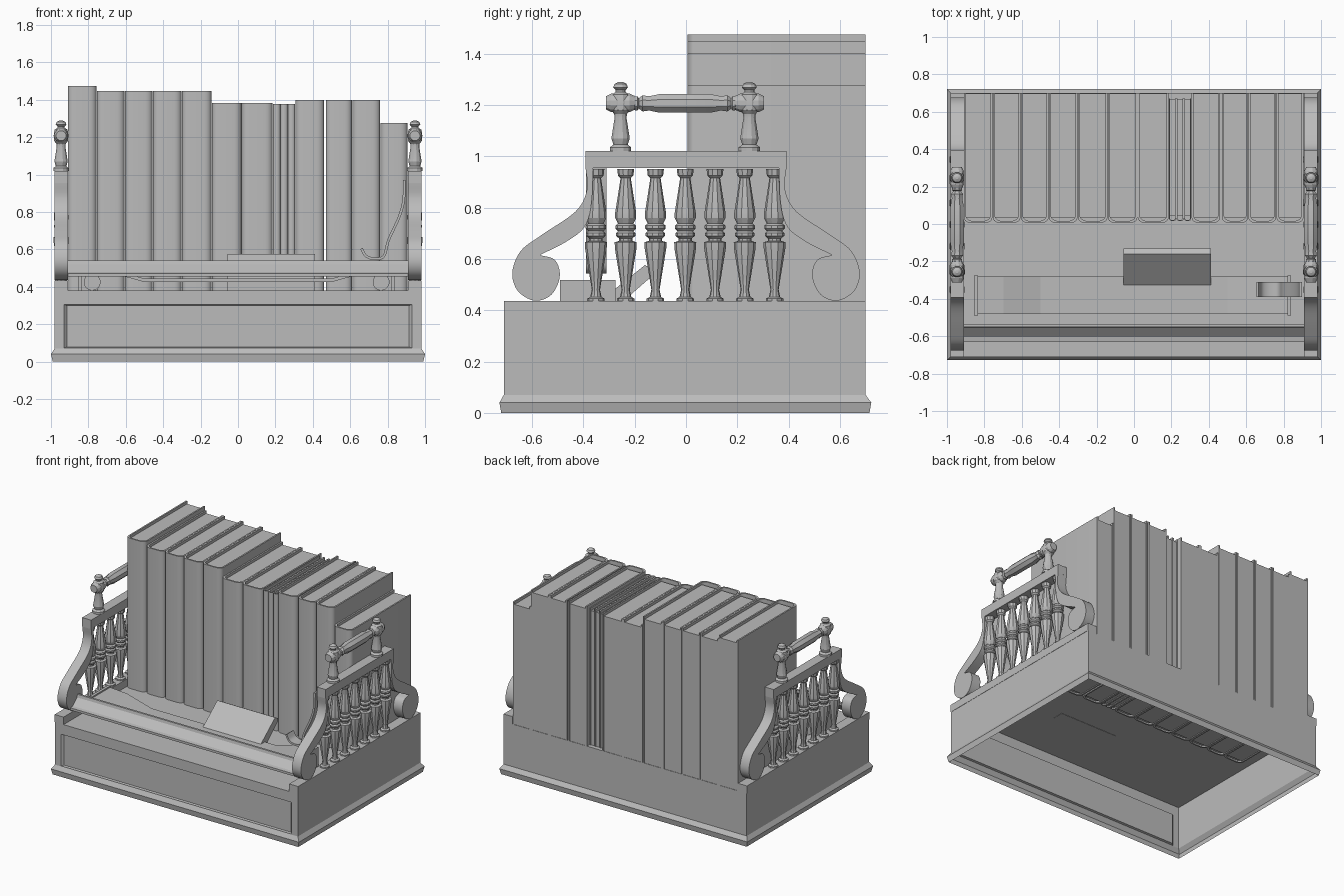
import bpy, bmesh, math
from mathutils import Vector, Matrix

if "Cube" in bpy.data.objects:
    bpy.data.objects.remove(bpy.data.objects["Cube"])

grey = bpy.data.materials.new("plain grey")
grey.use_nodes = True
grey.diffuse_color = (0.5, 0.5, 0.5, 1)
grey.node_tree.nodes["Principled BSDF"].inputs["Base Color"].default_value = (0.5, 0.5, 0.5, 1)


def finish(name, bm, smooth=None):
    bmesh.ops.recalc_face_normals(bm, faces=bm.faces)
    mesh = bpy.data.meshes.new(name)
    bm.to_mesh(mesh)
    bm.free()
    mesh.materials.append(grey)
    obj = bpy.data.objects.new(name, mesh)
    bpy.context.collection.objects.link(obj)
    if smooth:
        bpy.ops.object.select_all(action='DESELECT')
        obj.select_set(True)
        bpy.context.view_layer.objects.active = obj
        bpy.ops.object.shade_smooth_by_angle(angle=math.radians(smooth))
    return obj


def prism(name, outline, axis, lo, hi, smooth=None):
    """Extrude a 2D outline along an axis: x takes (y, z), y takes (x, z), z takes (x, y)."""
    i = "xyz".index(axis)
    bm = bmesh.new()

    def vert(p, d):
        c = list(p)
        c.insert(i, d)
        return bm.verts.new(c)
    a = [vert(p, lo) for p in outline]
    b = [vert(p, hi) for p in outline]
    bm.faces.new(a)
    bm.faces.new(b)
    n = len(a)
    for k in range(n):
        bm.faces.new((a[k], a[(k + 1) % n], b[(k + 1) % n], b[k]))
    return finish(name, bm, smooth)


def box(name, x0, x1, y0, y1, z0, z1):
    return prism(name, [(x0, y0), (x1, y0), (x1, y1), (x0, y1)], "z", z0, z1)


def turned(name, profile, place, sides=10):
    """Turned part from (radius, height) pairs, placed by a matrix."""
    bm = bmesh.new()
    rings = []
    for r, h in profile:
        rings.append([bm.verts.new(place @ Vector((r * math.cos(t), r * math.sin(t), h)))
                      for t in [2 * math.pi * (k + .5) / sides for k in range(sides)]])
    for a, b in zip(rings, rings[1:]):
        for k in range(sides):
            bm.faces.new((a[k], a[(k + 1) % sides], b[(k + 1) % sides], b[k]))
    bm.faces.new(rings[0])
    bm.faces.new(rings[-1])
    return finish(name, bm, 25)


def spline(points, steps=5):
    """Smooth curve through a few points."""
    p = [Vector(q) for q in points]
    p = [2 * p[0] - p[1]] + p + [2 * p[-1] - p[-2]]
    out = []
    for a, b, c, d in zip(p, p[1:], p[2:], p[3:]):
        for s in range(steps):
            t = s / steps
            out.append(.5 * (2 * b + (c - a) * t + (2 * a - 5 * b + 4 * c - d) * t * t
                             + (3 * b - a - 3 * c + d) * t ** 3))
    return out + [p[-2]]


def ribbon(path, thick):
    """Closed outline of a strip following a path."""
    left, right = [], []
    for k, p in enumerate(path):
        d = (path[min(k + 1, len(path) - 1)] - path[max(k - 1, 0)]).normalized()
        off = Vector((-d.y, d.x)) * thick / 2
        left.append(p + off)
        right.append(p - off)
    return left + right[::-1]


# Hollow base with moulded plinth, open underneath
bm = bmesh.new()
rings = []
for x, y0, y1, z in [(.99, -.72, .715, 0), (1, -.727, .722, .04), (.98, -.71, .70, .07), (.98, -.71, .70, .38)]:
    rings.append([bm.verts.new(c) for c in [(-x, y0, z), (x, y0, z), (x, y1, z), (-x, y1, z)]])
for a, b in zip(rings, rings[1:]):
    for k in range(4):
        face = bm.faces.new((a[k], a[(k + 1) % 4], b[(k + 1) % 4], b[k]))
        if k == 0:
            front = face
bm.faces.new(rings[-1])
bmesh.ops.inset_region(bm, faces=[front], thickness=.05)
for step in range(2):
    for v in front.verts:
        v.co.x = math.copysign(.93 - .015 * step, v.co.x)
        v.co.z = .305 - .005 * step if v.co.z > .2 else .074 + .004 * step
        v.co.y = -.71 + .015 * step
    if step == 0:
        bmesh.ops.inset_region(bm, faces=[front], thickness=.01)
finish("base", bm)

# Sloped front ledge with a lip along each edge
prism("front_ledge", [(-.63, .455), (-.63, .472), (-.605, .476), (-.555, .52), (-.55, .54),
                      (-.535, .54), (-.535, .52), (-.60, .455)], "x", -.912, .912)

# Scrolled side frames, balusters and handles
sweep = spline([(-.392, .96), (-.386, .87), (-.43, .785), (-.56, .695), (-.645, .63), (-.677, .545),
                (-.655, .475), (-.59, .437), (-.525, .46), (-.492, .53), (-.51, .595), (-.57, .615)])
sweep += spline([(-.57, .615), (-.47, .665), (-.395, .725), (-.368, .82), (-.362, .96)])[1:]
baluster = [(.034, .43), (.034, .445), (.022, .452), (.016, .48), (.024, .53), (.042, .64), (.043, .665),
            (.026, .67), (.026, .68), (.038, .69), (.038, .70), (.03, .708), (.04, .718), (.04, .73),
            (.03, .738), (.041, .76), (.041, .78), (.03, .85), (.02, .915), (.03, .925), (.033, .95)]
post = [(.043, 1.02), (.043, 1.035), (.029, 1.045), (.037, 1.07), (.024, 1.15), (.026, 1.165), (.038, 1.18),
        (.041, 1.21), (.036, 1.24), (.02, 1.25), (.02, 1.258), (.03, 1.268), (.024, 1.282), (.008, 1.29)]
half_grip = [(.018, -.2), (.03, -.195), (.03, -.185), (.022, -.18), (.034, -.165), (.03, -.14), (.039, -.1)]
grip = half_grip + [(r, -h) for r, h in half_grip[::-1]]
collar = [(.03, -.057), (.042, -.035), (.042, .035), (.03, .057)]
along_y = Matrix.Rotation(-math.pi / 2, 4, 'X')
for side, s in (("left", 1), ("right", -1)):
    lo, hi = sorted((s * .91, s * .982))
    box(side + "_curb", lo, hi, -.71, .70, .38, .435)
    box(side + "_top_rail", lo, hi, -.392, .392, .955, 1.02)
    for end, e in (("front", 1), ("back", -1)):
        prism(f"{side}_{end}_scroll", [(e * p.x, p.y) for p in sweep], "x", lo, hi, 30)
        at = Matrix.Translation((s * .946, -.251 * e - .004, 0))
        turned(f"{side}_{end}_post", post, at, 12)
        turned(f"{side}_{end}_collar", collar, at @ Matrix.Translation((0, 0, 1.208)) @ along_y
               @ Matrix.Diagonal((.9, .9, 1, 1)), 12)
    turned(side + "_handle", grip, Matrix.Translation((s * .946, -.004, 1.206)) @ along_y, 8)
    for k in range(7):
        turned(side + "_baluster", baluster, Matrix.Translation((s * .946, -.003 + .116 * (k - 3), 0)))


# Books: rounded cover around a lower page block
def spine(x0, x1, y0, y1, n=5):
    r = min(.04, (x1 - x0) / 2)
    arc = [(r - r * math.cos(k * math.pi / 2 / n), r - r * math.sin(k * math.pi / 2 / n)) for k in range(n + 1)]
    depth = .75
    return ([(x0, y1)] + [(x0 + u, y0 + depth * v) for u, v in arc]
            + [(x1 - u, y0 + depth * v) for u, v in arc[::-1]] + [(x1, y1)])


def book(x0, x1, top, y0=.005, y1=.70, board=.011):
    outer = spine(x0, x1, y0, y1)
    inner = spine(x0 + board, x1 - board, y0 + board, y1)
    prism("book_cover", outer + inner[::-1], "z", .37, top, 30)
    box("book_pages", x0 + board * .9, x1 - board * .9, y0 + .03, y1 - .003, .375, top - .02)


edges = [-.91, -.755, -.605, -.455, -.30, -.14]
for k, (a, b) in enumerate(zip(edges, edges[1:])):
    book(a, b - .002, 1.475 if k == 0 else 1.447)
for a, b, top in [(-.14, .018, 1.383), (.02, .185, 1.383), (.308, .46, 1.40), (.47, .61, 1.40),
                  (.612, .76, 1.40), (.762, .906, 1.275)]:
    book(a, b, top)
for k in range(3):
    book(.187 + .04 * k, .226 + .04 * k, 1.378, .015, .67, .006)

# Tray with raised ends lying on the deck
tray = [Vector(p) for p in [(-.85, .50), (-.70, .49), (-.50, .435), (.50, .435), (.70, .49), (.83, .50)]]
prism("tray", ribbon(tray, .018), "y", -.48, -.28)
for x in (-.845, .83):
    box("tray_end", x - .01, x + .01, -.49, -.275, .38, .518)
for x in (-.78, .765):
    turned("tray_foot", [(.045, -.48), (.045, -.28)], Matrix.Translation((x, 0, .425)) @ along_y, 14)

# Slanted tablet in front of the books
prism("tablet", [(-.33, .44), (-.16, .576), (-.13, .56), (-.13, .535), (-.25, .43), (-.25, .378), (-.33, .378)],
      "x", -.055, .412)

# Curled strip leaning at the left end
curl = spline([(.66, .605), (.685, .565), (.73, .55), (.78, .565), (.805, .65), (.86, .77), (.885, .86), (.89, .97)])
prism("curled_strip", ribbon(curl, .014), "y", -.39, -.31, 40)
